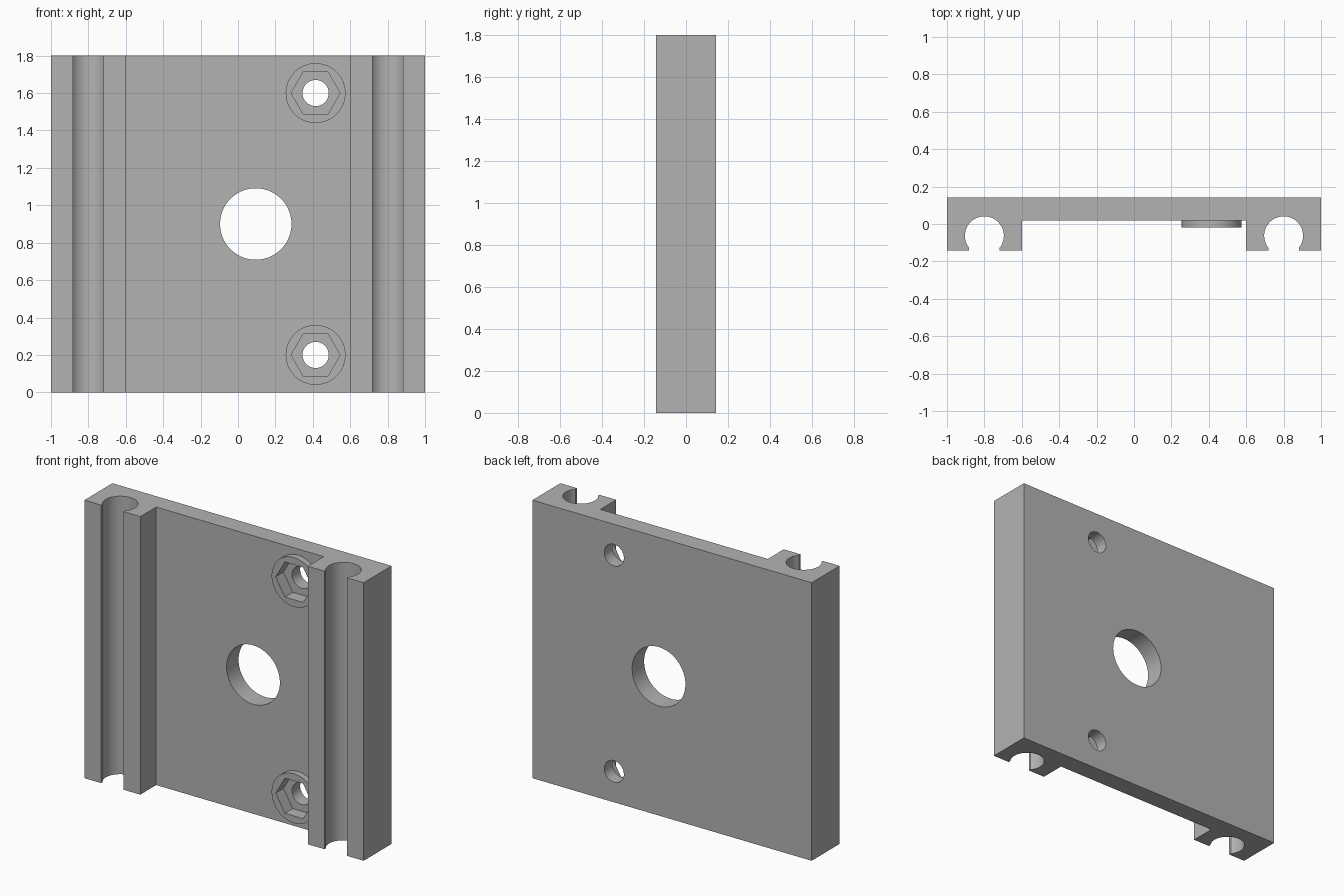
import bpy
import bmesh
from math import asin, cos, sin, pi, radians
from mathutils import Matrix, Vector

cube = bpy.data.objects.get("Cube")
if cube:
    bpy.data.objects.remove(cube, do_unlink=True)

HEIGHT, BACK, FRONT, PLATE = 1.8, 0.143, -0.143, 0.02
CHANNEL_X, CHANNEL_Y, CHANNEL_R, MOUTH = 0.8, -0.063, 0.104, 0.081
BOSS_X, BOSS_FRONT, POCKET_FLOOR = 0.415, -0.02, 0.06

grey = bpy.data.materials.new("plain grey")
grey.use_nodes = True
grey.diffuse_color = (0.45, 0.45, 0.45, 1)
grey.node_tree.nodes["Principled BSDF"].inputs["Base Color"].default_value = grey.diffuse_color


def make_object(name, bm):
    bmesh.ops.recalc_face_normals(bm, faces=bm.faces[:])
    mesh = bpy.data.meshes.new(name)
    bm.to_mesh(mesh)
    bm.free()
    mesh.materials.append(grey)
    obj = bpy.data.objects.new(name, mesh)
    bpy.context.collection.objects.link(obj)
    return obj


def prism(name, x, z, radius, y0, y1, sides=64):
    """Round or hexagonal bar along y, with a corner pointing to +x."""
    bm = bmesh.new()
    ring = [bm.verts.new((x + radius * cos(2 * pi * i / sides), y0,
                          z + radius * sin(2 * pi * i / sides))) for i in range(sides)]
    face = bm.faces.new(ring)
    extrude(bm, face, (0, y1 - y0, 0))
    return make_object(name, bm)


def extrude(bm, face, vector):
    new = bmesh.ops.extrude_face_region(bm, geom=[face], use_keep_orig=True)["geom"]
    bmesh.ops.translate(bm, vec=Vector(vector),
                        verts=[v for v in new if isinstance(v, bmesh.types.BMVert)])


def combine(target, tool, operation):
    mod = target.modifiers.new(operation.lower(), "BOOLEAN")
    mod.operation, mod.solver, mod.object = operation, "EXACT", tool
    bpy.context.view_layer.objects.active = target
    bpy.ops.object.modifier_apply(modifier=mod.name)
    bpy.data.objects.remove(tool, do_unlink=True)


# Right half of the cross-section: block with an open round channel
start = asin(MOUTH / CHANNEL_R)
steps = 48
arc = [(CHANNEL_X - CHANNEL_R * sin(a), CHANNEL_Y - CHANNEL_R * cos(a))
       for a in (start + (2 * pi - 2 * start) * i / steps for i in range(steps + 1))]
half = [(0.6, PLATE), (0.6, FRONT), (CHANNEL_X - MOUTH, FRONT), *arc,
        (CHANNEL_X + MOUTH, FRONT), (1, FRONT), (1, BACK)]
profile = half + [(-x, y) for x, y in reversed(half)]

# Mounting plate with its two rod holders
bm = bmesh.new()
base = bm.faces.new([bm.verts.new((x, y, 0)) for x, y in profile])
extrude(bm, base, (0, 0, HEIGHT))
plate = make_object("mounting_plate", bm)

# Centre hole
combine(plate, prism("centre_cutter", 0.095, 0.9, 0.191, -0.3, 0.3, 96), "DIFFERENCE")

# Bosses, each with a hexagonal nut pocket and a bolt hole
for z in (0.2, 1.6):
    combine(plate, prism("boss", BOSS_X, z, 0.16, BOSS_FRONT, PLATE + 0.03), "UNION")
    combine(plate, prism("pocket_cutter", BOSS_X, z, 0.131, -0.3, POCKET_FLOOR, 6), "DIFFERENCE")
    combine(plate, prism("bolt_cutter", BOSS_X, z, 0.07, -0.3, 0.3, 48), "DIFFERENCE")

# Smooth the round walls, keep the edges sharp
bpy.ops.object.select_all(action="DESELECT")
plate.select_set(True)
bpy.context.view_layer.objects.active = plate
bpy.ops.object.shade_smooth_by_angle(angle=radians(30))
